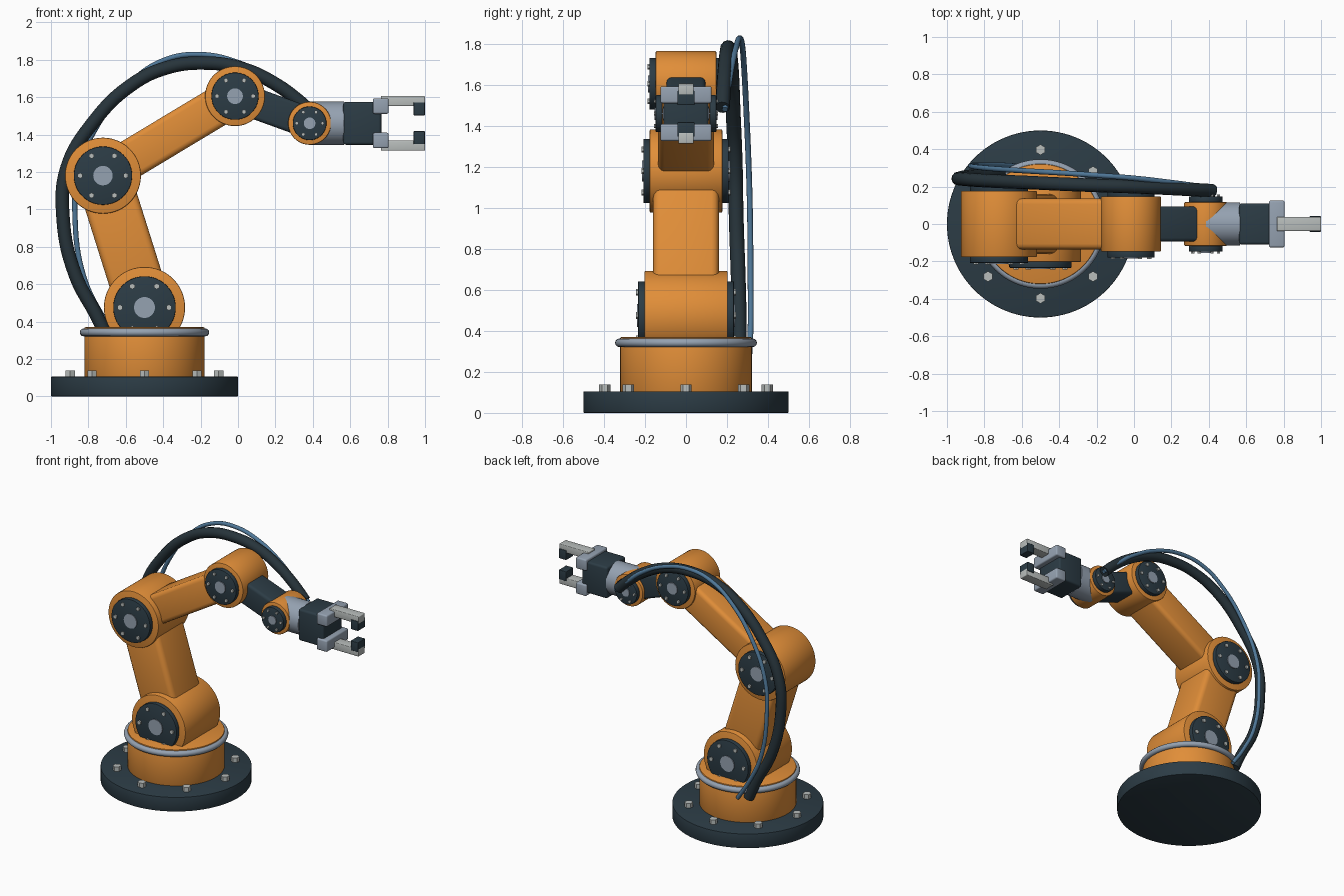
import bpy, bmesh, math
from mathutils import Vector, Matrix

if "Cube" in bpy.data.objects:
    bpy.data.objects.remove(bpy.data.objects["Cube"])


def material(name, rgb):
    m = bpy.data.materials.new(name)
    m.diffuse_color = (*rgb, 1)
    m.use_nodes = True
    m.node_tree.nodes["Principled BSDF"].inputs["Base Color"].default_value = m.diffuse_color
    return m


ORANGE = material("orange paint", (0.75, 0.27, 0.04))
DARK = material("dark slate", (0.025, 0.045, 0.06))
RUBBER = material("black rubber", (0.02, 0.034, 0.043))
STEEL = material("steel grey", (0.30, 0.36, 0.44))
LIGHT = material("light metal", (0.48, 0.51, 0.50))
BLUE = material("blue hose", (0.08, 0.19, 0.32))


def finish(name, bm, mat, smooth=True):
    me = bpy.data.meshes.new(name)
    bmesh.ops.recalc_face_normals(bm, faces=bm.faces)
    bm.to_mesh(me)
    bm.free()
    me.materials.append(mat)
    ob = bpy.data.objects.new(name, me)
    bpy.context.collection.objects.link(ob)
    if smooth:
        bpy.ops.object.select_all(action='DESELECT')
        ob.select_set(True)
        bpy.context.view_layer.objects.active = ob
        bpy.ops.object.shade_smooth_by_angle(angle=math.radians(35))
    return ob


def cylinder(name, a, b, r, mat, sides=64, bevel=0.0):
    """Cylinder between the points a and b."""
    a, b = Vector(a), Vector(b)
    bm = bmesh.new()
    bmesh.ops.create_cone(bm, cap_ends=True, segments=sides, radius1=r, radius2=r, depth=(b - a).length)
    if bevel:
        rim = [e for e in bm.edges if any(len(f.verts) > 4 for f in e.link_faces)]
        bmesh.ops.bevel(bm, geom=rim, offset=bevel, segments=2, profile=0.5, affect='EDGES')
    rot = (b - a).to_track_quat('Z', 'Y').to_matrix().to_4x4()
    bm.transform(Matrix.Translation((a + b) / 2) @ rot)
    return finish(name, bm, mat, sides > 8)


def box(name, centre, size, mat, bevel=0.01, tilt=0.0):
    """Rounded box, tilted about the y axis."""
    bm = bmesh.new()
    bmesh.ops.create_cube(bm, size=1)
    bm.transform(Matrix.Diagonal((*size, 1)))
    bmesh.ops.bevel(bm, geom=bm.edges[:], offset=bevel, segments=3, profile=0.5, affect='EDGES')
    bm.transform(Matrix.Translation(centre) @ Matrix.Rotation(tilt, 4, 'Y'))
    return finish(name, bm, mat)


def link(name, p, q, height, depth, mat, bevel):
    """Arm beam running between two joints given as (x, z)."""
    dx, dz = q[0] - p[0], q[1] - p[1]
    box(name, ((p[0] + q[0]) / 2, 0, (p[1] + q[1]) / 2),
        (math.hypot(dx, dz), depth, height), mat, bevel, -math.atan2(dz, dx))


def joint(name, p, r, half, plate_r, hub_r, bolt_ring, bolt_r):
    """Drum along y with a bolted cover plate on each side."""
    x, z = p
    cylinder(name + "_drum", (x, -half, z), (x, half, z), r, ORANGE, 72, 0.006)
    for s, side in ((-1, "front"), (1, "back")):
        y = s * half
        cylinder(f"{name}_{side}_cover", (x, y - s * 0.01, z), (x, y + s * 0.031, z), plate_r, DARK, 56, 0.004)
        cylinder(f"{name}_{side}_hub", (x, y, z), (x, y + s * 0.037, z), hub_r, STEEL, 32)
        for i in range(6):
            a = i * math.pi / 3
            bx, bz = x + bolt_ring * math.cos(a), z + bolt_ring * math.sin(a)
            cylinder(f"{name}_{side}_bolt", (bx, y, bz), (bx, y + s * 0.04, bz), bolt_r, LIGHT, 6)


def hose(name, points, r, mat):
    cu = bpy.data.curves.new(name, 'CURVE')
    cu.dimensions = '3D'
    cu.bevel_depth, cu.bevel_resolution, cu.resolution_u = r, 4, 8
    cu.use_fill_caps = True
    sp = cu.splines.new('BEZIER')
    sp.bezier_points.add(len(points) - 1)
    for bp, co in zip(sp.bezier_points, points):
        bp.co = co
        bp.handle_left_type = bp.handle_right_type = 'AUTO'
    cu.materials.append(mat)
    bpy.context.collection.objects.link(bpy.data.objects.new(name, cu))


# Base plate with anchor bolts
BX = -0.5
cylinder("base_plate", (BX, 0, 0), (BX, 0, 0.105), 0.5, DARK, 96, 0.004)
for i in range(8):
    a = i * math.pi / 4
    x, y = BX + 0.397 * math.cos(a), 0.397 * math.sin(a)
    cylinder("anchor_bolt", (x, y, 0.09), (x, y, 0.138), 0.028, LIGHT, 6)

# Turret and its bearing ring
cylinder("turret", (BX, 0, 0.1), (BX, 0, 0.37), 0.321, ORANGE, 96, 0.006)
bm = bmesh.new()
profile = [bm.verts.new((0.325 + 0.021 * math.cos(t), 0, 0.342 + 0.021 * math.sin(t)))
           for t in (k * math.tau / 12 for k in range(12))]
loop = [bm.edges.new((profile[k], profile[(k + 1) % 12])) for k in range(12)]
bmesh.ops.spin(bm, geom=profile + loop, cent=(0, 0, 0), axis=(0, 0, 1), angle=math.tau,
               steps=96, use_merge=True)
bmesh.ops.remove_doubles(bm, verts=bm.verts, dist=1e-4)
bm.transform(Matrix.Translation((BX, 0, 0)))
finish("bearing_ring", bm, STEEL)

# Joints and arm beams
SHOULDER, ELBOW, KNUCKLE, WRIST = (-0.5, 0.475), (-0.722, 1.18), (-0.016, 1.605), (0.383, 1.46)
joint("shoulder", SHOULDER, 0.217, 0.203, 0.167, 0.056, 0.131, 0.016)
joint("elbow", ELBOW, 0.203, 0.177, 0.156, 0.052, 0.122, 0.015)
joint("knuckle", KNUCKLE, 0.16, 0.148, 0.126, 0.042, 0.097, 0.013)
joint("wrist", WRIST, 0.115, 0.117, 0.09, 0.031, 0.069, 0.01)
link("lower_arm", SHOULDER, ELBOW, 0.29, 0.32, ORANGE, 0.035)
link("upper_arm", ELBOW, KNUCKLE, 0.21, 0.272, ORANGE, 0.03)
link("forearm", KNUCKLE, WRIST, 0.165, 0.188, DARK, 0.02)

# Tool flange and gripper body
WZ = WRIST[1]
cylinder("tool_flange", (0.385, 0, WZ), (0.567, 0, WZ), 0.116, STEEL, 64)
box("gripper_body", (0.664, 0, WZ), (0.204, 0.22, 0.23), DARK, 0.015)

# Mirrored jaws, fingers and grip pads
for s, side in ((1, "upper"), (-1, "lower")):
    box(side + "_jaw", (0.763, 0, WZ + s * 0.092), (0.085, 0.25, 0.083), STEEL, 0.01)
    box(side + "_finger", (0.882, 0, WZ + s * 0.119), (0.236, 0.075, 0.054), LIGHT, 0.005)
    box(side + "_grip_pad", (0.969, 0, WZ + s * 0.077), (0.06, 0.084, 0.07), DARK, 0.004)

# Hoses looping behind the arm
hose("power_cable", [
    (-0.69, 0.26, 0.29), (-0.75, 0.26, 0.42), (-0.87, 0.255, 0.65), (-0.935, 0.245, 0.95),
    (-0.915, 0.24, 1.22), (-0.77, 0.23, 1.47), (-0.57, 0.222, 1.665), (-0.38, 0.213, 1.757),
    (-0.17, 0.205, 1.782), (0.03, 0.198, 1.75), (0.2, 0.19, 1.67), (0.33, 0.183, 1.575),
    (0.42, 0.178, 1.49)], 0.036, RUBBER)
hose("air_hose", [
    (-0.635, 0.31, 0.29), (-0.72, 0.315, 0.42), (-0.825, 0.315, 0.64), (-0.872, 0.312, 0.98),
    (-0.855, 0.306, 1.2), (-0.745, 0.295, 1.46), (-0.56, 0.283, 1.69), (-0.4, 0.274, 1.795),
    (-0.22, 0.262, 1.828), (0.0, 0.245, 1.785), (0.2, 0.222, 1.68), (0.35, 0.202, 1.555),
    (0.435, 0.19, 1.48)], 0.014, BLUE)
